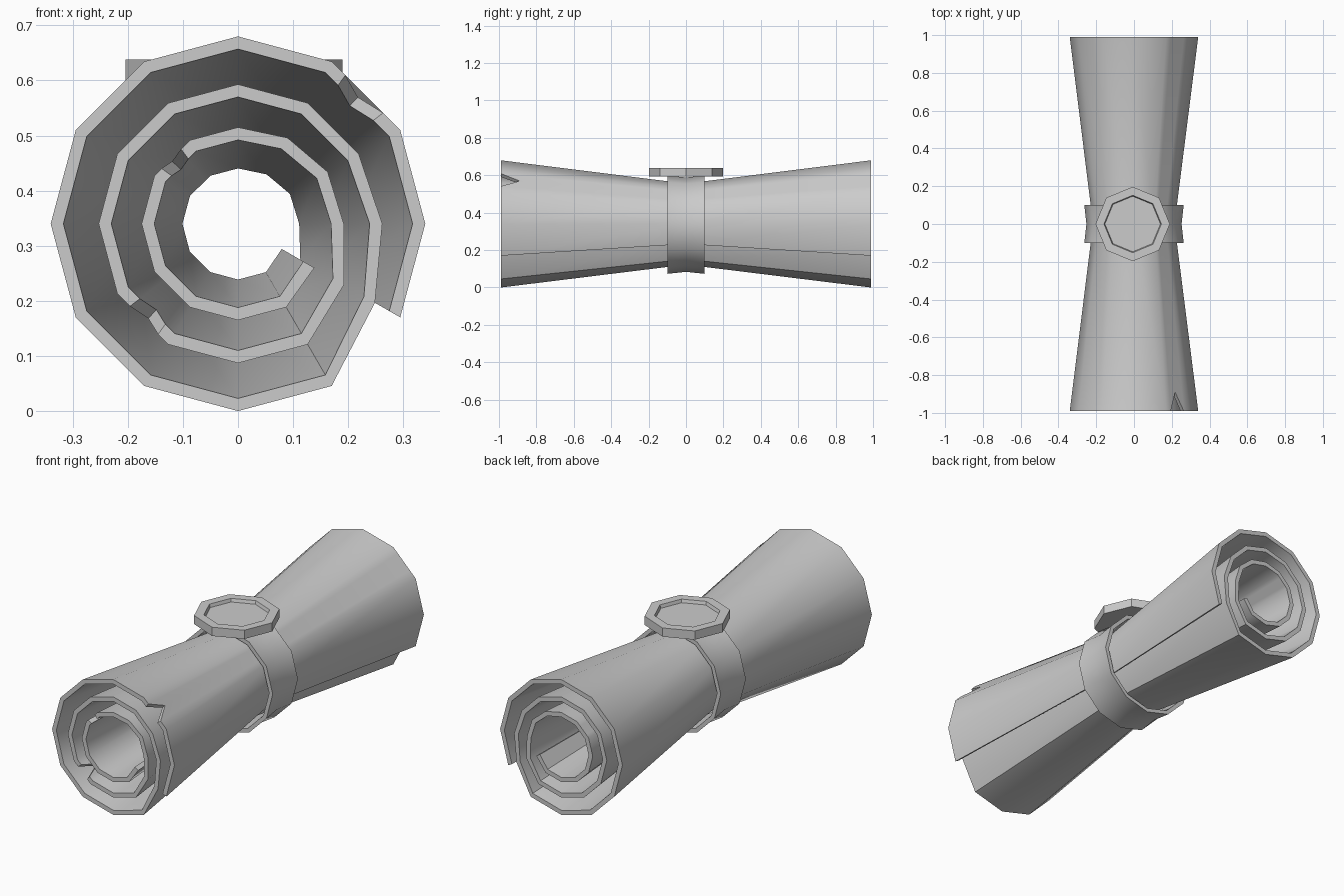
import bpy, bmesh, math

if "Cube" in bpy.data.objects:
    bpy.data.objects.remove(bpy.data.objects["Cube"])

CZ = 0.34       # height of the roll's axis
HALF = 0.99     # half length of the roll


def finish(bm, name, angle=40):
    bmesh.ops.recalc_face_normals(bm, faces=bm.faces)
    me = bpy.data.meshes.new(name)
    bm.to_mesh(me)
    bm.free()
    ob = bpy.data.objects.new(name, me)
    bpy.context.collection.objects.link(ob)
    bpy.ops.object.select_all(action='DESELECT')
    ob.select_set(True)
    bpy.context.view_layer.objects.active = ob
    if angle:
        bpy.ops.object.shade_smooth_by_angle(angle=math.radians(angle))
    return ob


# rolled sheet: 12-sided spiral, pinched in the middle, with torn nicks in front
radii = ([0.34] * 12 + [0.287, 0.262] + [0.253] * 10
         + [0.222, 0.192, 0.188, 0.18] + [0.175] * 8 + [0.16])
tears = {2: 0.1, 20: 0.09, 29: 0.08}
T = 0.023


def spiral(k, inset):
    a = math.radians(-30 + 30 * k)
    r = radii[k] - inset
    return r * math.cos(a), r * math.sin(a)


columns = []    # (position along the spiral, depth of the tear)
for k in range(len(radii)):
    columns.append((k, 0.0))
    if k in tears:
        columns += [(k + 0.25, 0.0), (k + 0.55, tears[k]), (k + 0.8, 0.0)]

bm = bmesh.new()
grid = []
for t, depth in columns:
    k = min(int(t), len(radii) - 2)
    f = t - k
    pinch = 0.63 + 0.04 * t / len(radii)
    col = []
    for inset in (0.0, T):
        p, q = spiral(k, inset), spiral(k + 1, inset)
        x, z = (p[i] + (q[i] - p[i]) * f for i in (0, 1))
        for y in (-HALF + depth, 0.0, HALF):
            s = pinch + (1 - pinch) * abs(y) / HALF
            col.append(bm.verts.new((x * s, y, CZ + z * s)))
    # order: around the cross-section of the sheet
    grid.append([col[i] for i in (0, 1, 2, 5, 4, 3)])
for a, b in zip(grid, grid[1:]):
    for i in range(6):
        j = (i + 1) % 6
        bm.faces.new((a[i], a[j], b[j], b[i]))
for c in (grid[0], grid[-1]):
    bm.faces.new((c[0], c[1], c[4], c[5]))
    bm.faces.new((c[1], c[2], c[3], c[4]))
finish(bm, "rolled_sheet")


def lathe(name, profile, sides, place, closed, angle):
    """Spin (radius, offset) profile; place maps (u, v, offset) to a point."""
    bm = bmesh.new()
    rings = []
    for i in range(sides):
        a = 2 * math.pi * i / sides
        rings.append([bm.verts.new(place(r * math.cos(a), r * math.sin(a), h))
                      for r, h in profile])
    n = len(profile)
    for i in range(sides):
        a, b = rings[i], rings[(i + 1) % sides]
        for j in range(n if closed else n - 1):
            m = (j + 1) % n
            bm.faces.new((a[j], a[m], b[m], b[j]))
    if not closed:
        bm.faces.new([r[0] for r in rings])
        bm.faces.new([r[-1] for r in rings])
    return finish(bm, name, angle)


# band around the waist, flared at both edges
lathe("band", [(0.263, -0.1), (0.252, 0), (0.263, 0.1),
               (0.243, 0.1), (0.232, 0), (0.243, -0.1)], 12,
      lambda u, v, h: (u, h, 0.336 + v), True, 40)

# octagonal seal with a shallow recess
lathe("seal", [(0.197, 0.594), (0.197, 0.638), (0.152, 0.638), (0.147, 0.622)], 8,
      lambda u, v, h: (u - 0.007, v, h), False, 0)
